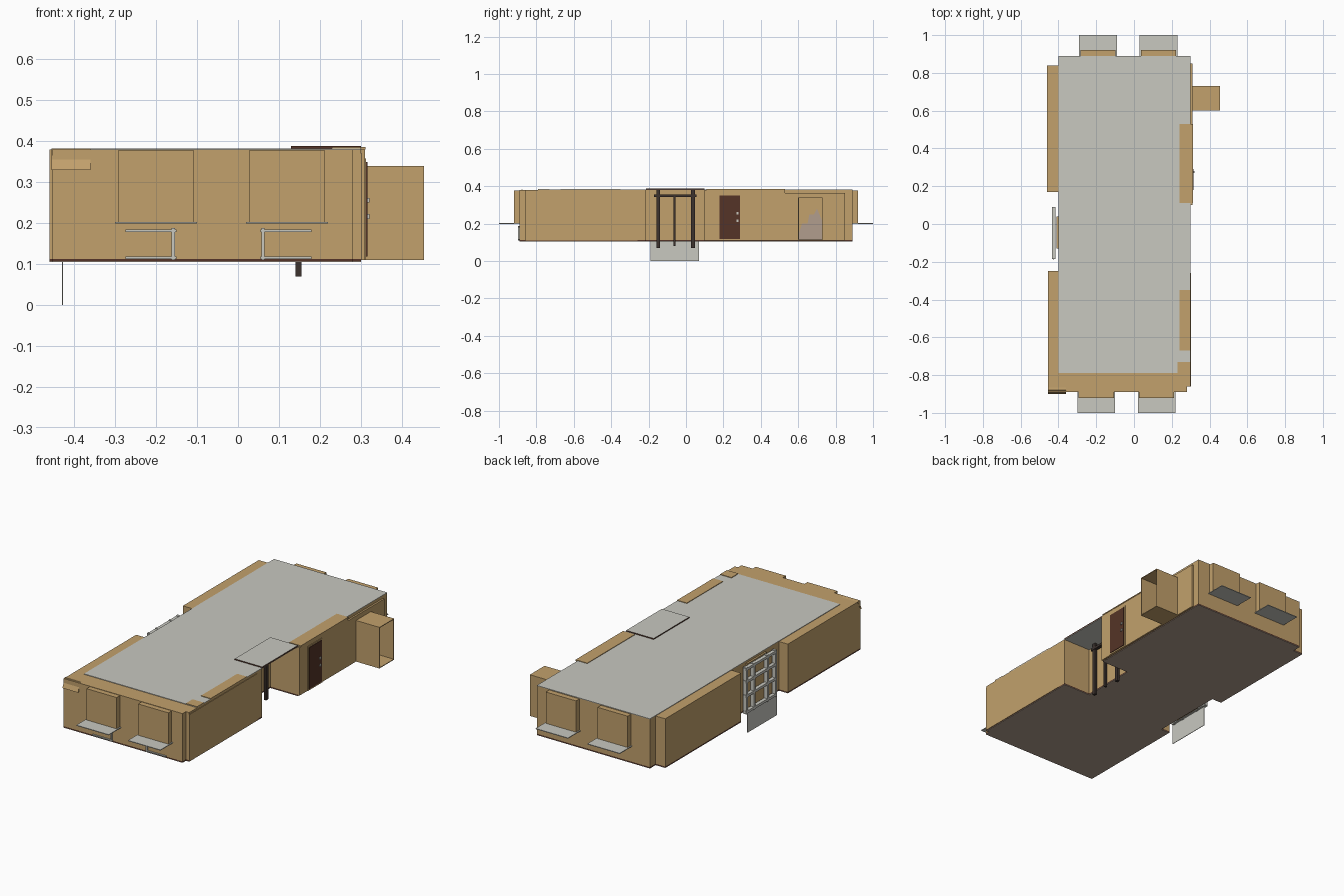
import bpy, bmesh

cube = bpy.data.objects.get("Cube")
if cube:
    bpy.data.objects.remove(cube, do_unlink=True)


def material(name, rgb):
    m = bpy.data.materials.new(name)
    m.use_nodes = True
    m.diffuse_color = (*rgb, 1)
    m.node_tree.nodes["Principled BSDF"].inputs["Base Color"].default_value = (*rgb, 1)
    return m


TAN = material("tan wall", (.54, .355, .15))
GREY = material("light grey", (.58, .58, .53))
BROWN = material("dark brown", (.09, .034, .02))
TAUPE = material("taupe floor", (.44, .34, .27))
POST = material("dark post", (.045, .032, .027))


def finish(name, bm, *mats):
    bmesh.ops.recalc_face_normals(bm, faces=bm.faces)
    me = bpy.data.meshes.new(name)
    bm.to_mesh(me)
    bm.free()
    for m in mats:
        me.materials.append(m)
    ob = bpy.data.objects.new(name, me)
    bpy.context.collection.objects.link(ob)
    return ob


def box(name, x, y, z, mat):
    bm = bmesh.new()
    bmesh.ops.create_cube(bm, size=1)
    for v in bm.verts:
        v.co = [r[0] if c < 0 else r[1] for c, r in zip(v.co, (x, y, z))]
    return finish(name, bm, mat)


def prism(name, points, axis, lo, hi, mat):
    """Extrude a flat outline along the given axis."""
    bm = bmesh.new()
    verts = []
    for p in points:
        co = list(p)
        co.insert(axis, lo)
        verts.append(bm.verts.new(co))
    face = bm.faces.new(verts)
    new = bmesh.ops.extrude_face_region(bm, geom=[face])["geom"]
    for v in new:
        if isinstance(v, bmesh.types.BMVert):
            v.co[axis] = hi
    return finish(name, bm, mat)


# Main body with a porch notch on the right and a shallow bay on the left
FLOOR, TOP = .11, .38
plan = [(-.455, -.89), (.28, -.89), (.28, -.86), (.3, -.86), (.3, -.215),
        (.13, -.215), (.13, .1), (.3, .1), (.3, .89), (-.4, .89), (-.4, .84),
        (-.46, .84), (-.46, .17), (-.4, .17), (-.4, -.25), (-.455, -.25)]
prism("walls", plan, 2, FLOOR + .003, TOP, TAN)
prism("wall_skirting", plan, 2, FLOOR - .002, FLOOR + .003, BROWN)
prism("floor_slab", plan, 2, FLOOR - .005, FLOOR - .002, TAUPE)

# Roof sheet and the raised wall caps along the right edge
box("roof", (-.4, .3), (-.79, .89), (TOP, TOP + .003), GREY)
for i, (x, y) in enumerate([((.24, .312), (.11, .53)), ((.24, .3), (-.67, -.35)),
                            ((.23, .3), (-.79, -.73))]):
    box(f"wall_cap_{i}", x, y, (TOP, TOP + .006), TAN)

# Thickened right wall, lower behind the cap
box("right_wall_tall", (.3, .31), (.1, .53), (FLOOR, TOP), TAN)
box("right_wall_low", (.3, .31), (.53, .85), (FLOOR, .365), TAN)
box("right_wall_front", (.3, .303), (-.86, -.26), (FLOOR, .37), TAN)

# Porch canopy with dark edges
canopy = box("porch_canopy", (.13, .3), (-.215, .1), (TOP + .003, TOP + .009), GREY)
canopy.data.materials.append(BROWN)
for f in canopy.data.polygons:
    f.material_index = int(abs(f.normal.z) < .5)

# Porch posts and beam
for i, (y, w, z) in enumerate([(-.148, .01, (.07, .383)), (-.061, .005, (.08, .355)),
                               (.038, .01, (.07, .383))]):
    box(f"porch_post_{i}", (.14, .155), (y - w, y + w), z, POST)
box("porch_beam", (.138, .157), (-.17, .056), (.343, .357), POST)

# Side door with handles
box("door_frame", (.31, .313), (.172, .298), (FLOOR, .358), TAN)
box("side_door", (.31, .316), (.18, .29), (.118, .35), BROWN)
for i, z in enumerate((.21, .25)):
    box(f"door_handle_{i}", (.316, .321), (.27, .28), (z, z + .012), GREY)

# Side closet, open on its outer face
cx, cy, cz, t = (.31, .455), (.6, .73), (FLOOR, .34), .004
box("closet_top", cx, cy, (cz[1] - t, cz[1]), TAN)
box("closet_floor", cx, cy, (cz[0], cz[0] + t), TAN)
box("closet_front_side", cx, (cy[0], cy[0] + t), cz, TAN)
box("closet_back_side", cx, (cy[1] - t, cy[1]), cz, TAN)
steps = [(.604, .114), (.726, .114), (.726, .22), (.7, .28), (.685, .25),
         (.66, .25), (.65, .2), (.62, .2), (.604, .15)]
prism("closet_panel", steps, 0, .31, .314, TAUPE)

# Projecting window bays with sills, on the front and back
for side, sign, bays in (("front", -1, (-.2, .12)), ("back", 1, (-.19, .13))):
    for i, x in enumerate(bays):
        box(f"{side}_bay_{i}", (x - .093, x + .093),
            sorted((sign * .88, sign * .92)), (.2, .378), TAN)
        box(f"{side}_sill_{i}", (x - .1, x + .1),
            sorted((sign * .88, sign)), (.199, .203), GREY)

# Slim rails beneath the front sills
for i, (x0, x1, post) in enumerate([(-.275, -.15, -.158), (.055, .18, .061)]):
    for z in (.115, .181):
        box(f"front_rail_{i}_{z}", (x0, x1), (-.897, -.889), (z - .003, z + .003), GREY)
    box(f"front_rail_post_{i}", (post - .004, post + .004), (-.897, -.889), (.11, .188), GREY)

# Sloped hood on the front left corner
prism("corner_hood", [(-.865, TOP), (-.892, .33), (-.9, .33), (-.88, TOP + .002)],
      0, -.456, -.36, TAN)

# Lattice frame and hanging panel in the side bay
fx = (-.435, -.415)
for i, y in enumerate((-.175, -.105, .015, .08)):
    box(f"lattice_upright_{i}", fx, (y - .007, y + .007), (FLOOR, .37), GREY)
for i, z in enumerate((.12, .21, .29, .36)):
    box(f"lattice_rail_{i}", fx, (-.185, .09), (z - .007, z + .007), GREY)
box("bay_panel", (-.41, -.398), (-.13, .04), (FLOOR, .37), TAN)
box("hanging_panel", (-.43, -.427), (-.19, .07), (0, FLOOR + .005), GREY)
